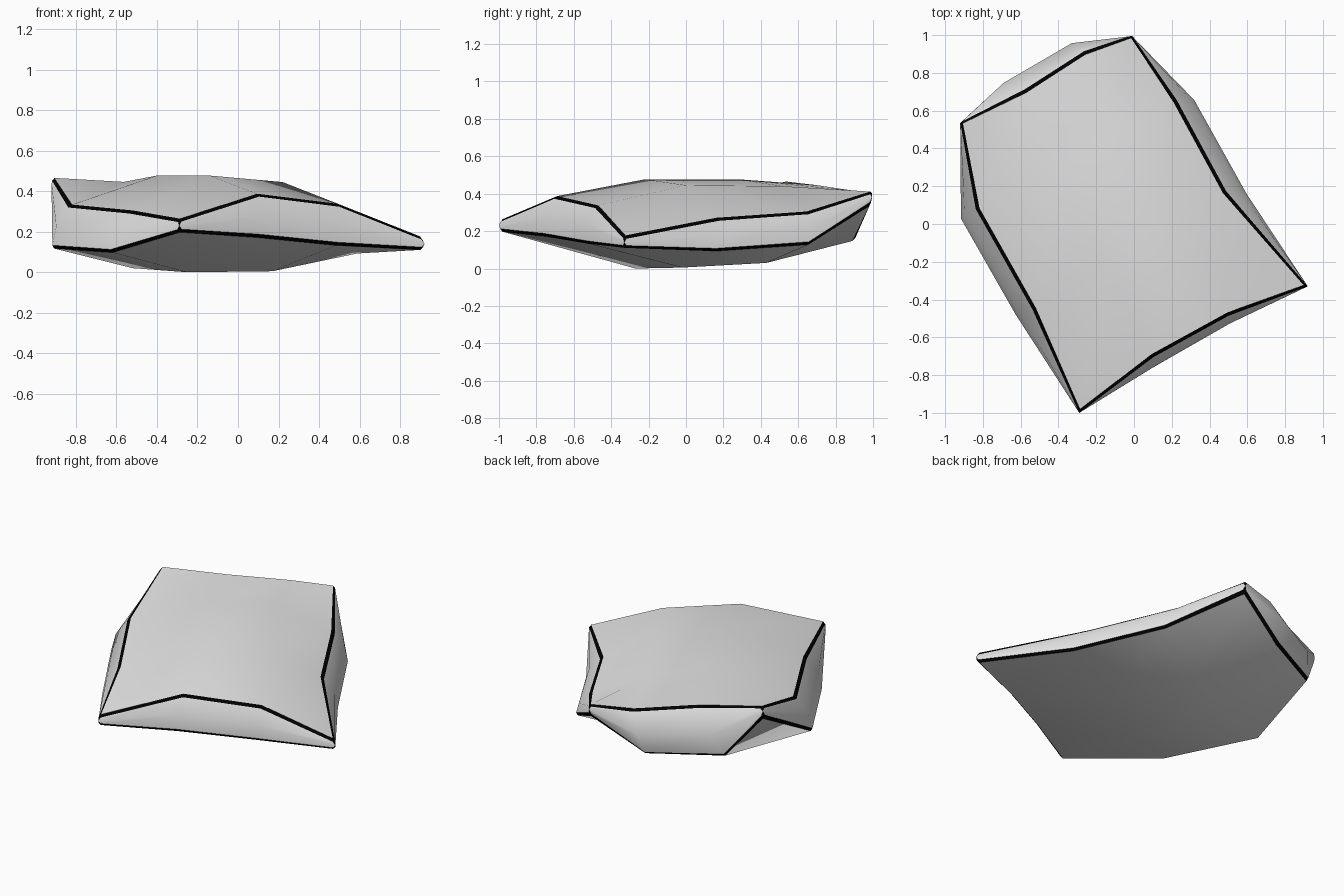
import bpy, bmesh
from mathutils import Vector

if "Cube" in bpy.data.objects:
    bpy.data.objects.remove(bpy.data.objects["Cube"])


def material(name, rgb):
    m = bpy.data.materials.new(name)
    m.diffuse_color = (*rgb, 1)
    m.use_nodes = True
    m.node_tree.nodes["Principled BSDF"].inputs["Base Color"].default_value = m.diffuse_color
    return m


# 4 x 4 control points: rows run from front-left side towards the back
TOP = [
    [(-.29, -1, .26), (.10, -.70, .385), (.50, -.48, .335), (.92, -.33, .17)],
    [(-.53, -.45, .30), (-.14, -.22, .477), (.22, 0, .445), (.48, .17, .265)],
    [(-.83, .08, .33), (-.40, .28, .477), (-.10, .52, .44), (.22, .65, .30)],
    [(-.92, .54, .47), (-.57, .71, .445), (-.26, .91, .415), (-.01, 1, .415)],
]
BOTTOM = [
    [(-.29, -1, .20), (.10, -.76, .175), (.49, -.53, .135), (.92, -.33, .11)],
    [(-.63, -.48, .10), (-.25, -.27, 0), (.17, -.02, .005), (.60, .16, .095)],
    [(-.92, .03, .12), (-.52, .22, .02), (-.10, .43, .03), (.32, .66, .13)],
    [(-.92, .53, .40), (-.75, .68, .16), (-.34, .90, .15), (-.01, .99, .345)],
]
# perimeter of the grid as (row, column), counter-clockwise
RING = ([(0, i) for i in range(3)] + [(i, 3) for i in range(3)]
        + [(3, 3 - i) for i in range(3)] + [(3 - i, 0) for i in range(3)])

bm = bmesh.new()
top = [[bm.verts.new(p) for p in row] for row in TOP]
bot = [[bm.verts.new(p) for p in row] for row in BOTTOM]

# Middle row of the sides, bulged outwards (most on the back side)
mid = []
for k, (r, c) in enumerate(RING):
    p = (top[r][c].co + bot[r][c].co) / 2
    if k % 3:
        side = k // 3
        out = [Vector((.5, -.87, 0)), Vector((.87, .5, 0)),
               Vector((-.5, .87, 0)), Vector((-.87, -.5, 0))][side]
        p += out * (.06 if side == 2 else .025)
    mid.append(bm.verts.new(p))

# Cushion-shaped top and bottom panels
for r in range(3):
    for c in range(3):
        bm.faces.new((top[r][c], top[r][c + 1], top[r + 1][c + 1], top[r + 1][c]))
        bm.faces.new((bot[r][c], bot[r + 1][c], bot[r + 1][c + 1], bot[r][c + 1]))

# Side panels, remembering the border edges
seams = []
for k in range(12):
    n = (k + 1) % 12
    (r, c), (r2, c2) = RING[k], RING[n]
    t, t2, b, b2 = top[r][c], top[r2][c2], bot[r][c], bot[r2][c2]
    bm.faces.new((mid[k], mid[n], t2, t))
    bm.faces.new((b, b2, mid[n], mid[k]))
    seams += [bm.edges.get((t, t2)), bm.edges.get((b, b2))]
    if k % 3 == 0:
        seams += [bm.edges.get((t, mid[k])), bm.edges.get((mid[k], b))]

for f in bm.faces:
    f.smooth = True

# Black bevelled strips along every border
strips = bmesh.ops.bevel(bm, geom=seams, offset=.013, segments=1, profile=.5,
                         affect='EDGES', material=1, clamp_overlap=True)
for f in strips['faces']:
    f.material_index = 1
    f.smooth = False
for e in bm.edges:   # keep panels smooth, borders crisp
    if len({f.material_index for f in e.link_faces}) > 1:
        e.smooth = False
bmesh.ops.recalc_face_normals(bm, faces=bm.faces)
low = min(v.co.z for v in bm.verts)
bmesh.ops.translate(bm, verts=bm.verts, vec=(0, 0, -low))

mesh = bpy.data.meshes.new("cushion_block")
bm.to_mesh(mesh)
bm.free()
mesh.materials.append(material("light grey", (.8, .8, .8)))
mesh.materials.append(material("black", (.0, .0, .0)))
bpy.context.collection.objects.link(bpy.data.objects.new("cushion_block", mesh))
